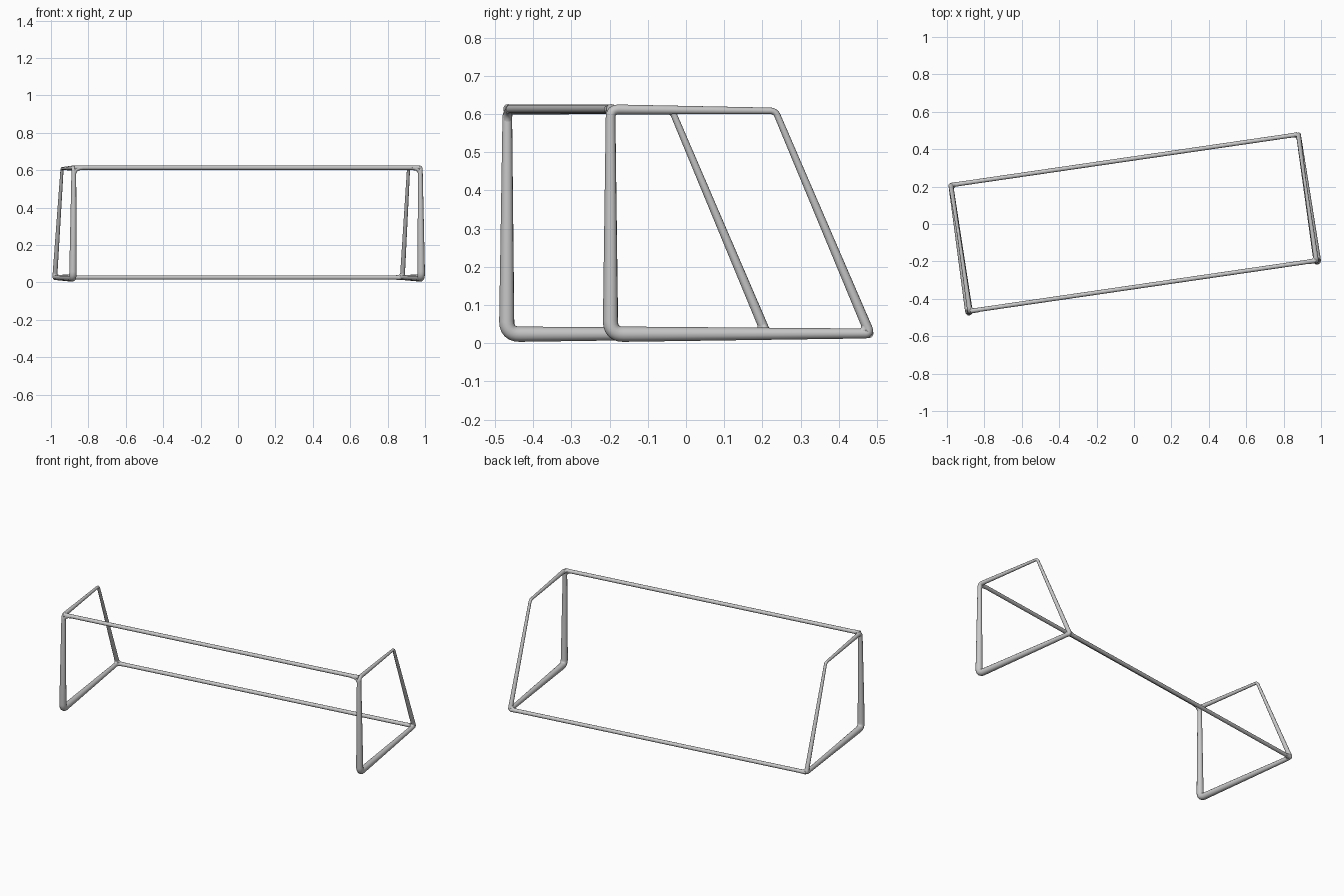
import bpy
import math
from mathutils import Vector, Matrix

if "Cube" in bpy.data.objects:
    bpy.data.objects.remove(bpy.data.objects["Cube"])

TURN = Matrix.Rotation(math.radians(8.3), 4, 'Z')   # whole stand is turned a little

grey = bpy.data.materials.new("grey metal")
grey.diffuse_color = (0.58, 0.58, 0.58, 1)
grey.use_nodes = True
grey.node_tree.nodes["Principled BSDF"].inputs["Base Color"].default_value = grey.diffuse_color


def tube(name, pts, cyclic=False):
    """Round tube through (position, radius) points."""
    cu = bpy.data.curves.new(name, 'CURVE')
    cu.dimensions = '3D'
    cu.bevel_depth = 1.0
    cu.bevel_resolution = 4
    cu.use_fill_caps = True
    sp = cu.splines.new('POLY')
    sp.points.add(len(pts) - 1)
    for p, (co, r) in zip(sp.points, pts):
        p.co = (*(TURN @ co), 1)
        p.radius = r
    sp.use_cyclic_u = cyclic
    sp.use_smooth = True
    ob = bpy.data.objects.new(name, cu)
    bpy.context.collection.objects.link(ob)
    cu.materials.append(grey)
    bpy.ops.object.select_all(action='DESELECT')
    ob.select_set(True)
    bpy.context.view_layer.objects.active = ob
    bpy.ops.object.convert(target='MESH')
    bpy.ops.object.shade_smooth()


def bend(a, c, b, f, r, steps=6):
    """Curved corner at c, between the directions of a and b."""
    p0 = c + (a - c).normalized() * f
    p1 = c + (b - c).normalized() * f
    ts = [k / steps for k in range(steps + 1)]
    return [(p0 * (1 - t) ** 2 + c * 2 * t * (1 - t) + p1 * t * t, r) for t in ts]


def rounded(corners):
    """Round each (position, radius, fillet) corner of a closed loop."""
    out = []
    for i, (c, r, f) in enumerate(corners):
        out += bend(corners[i - 1][0], c, corners[(i + 1) % len(corners)][0], f, r)
    return out


for side, sx in (("left", -1), ("right", 1)):
    # end frame: front post, top bar, sloping back leg, bottom bar
    front_low = Vector((sx * 0.941, -0.337, 0.0235))
    front_top = Vector((sx * 0.936, -0.336, 0.612))
    back_top = Vector((sx * 0.936, 0.100, 0.608))
    back_low = Vector((sx * 0.939, 0.349, 0.0255))
    tube(side + "_end_frame", rounded([
        (front_low, 0.0200, 0.034), (front_top, 0.0128, 0.022),
        (back_top, 0.0085, 0.014), (back_low, 0.0130, 0.014)]), True)

    # curved webs where the rails join the frame
    inward = Vector((-sx, 0, 0))
    tube(side + "_upper_post_web",
         bend(front_low, front_top, front_top + inward, 0.045, 0.0112))
    tube(side + "_upper_bar_web",
         bend(back_top, front_top, front_top + inward, 0.040, 0.0100))
    tube(side + "_lower_leg_web",
         bend(back_top, back_low, back_low + inward, 0.040, 0.0105))
    tube(side + "_lower_bar_web",
         bend(front_low, back_low, back_low + inward, 0.040, 0.0108))
    tube(side + "_lower_corner_web",
         bend(front_low, back_low, back_top, 0.040, 0.0112))


# long rails, ending inside the frame corners
def rail(name, y, z, r):
    tube(name, [(Vector((x, y, z)), q) for x, q in
                ((-0.934, 0.013), (-0.89, r), (0.89, r), (0.934, 0.013))])


rail("upper_front_rail", -0.334, 0.613, 0.0115)
rail("lower_back_rail", 0.347, 0.026, 0.0115)
